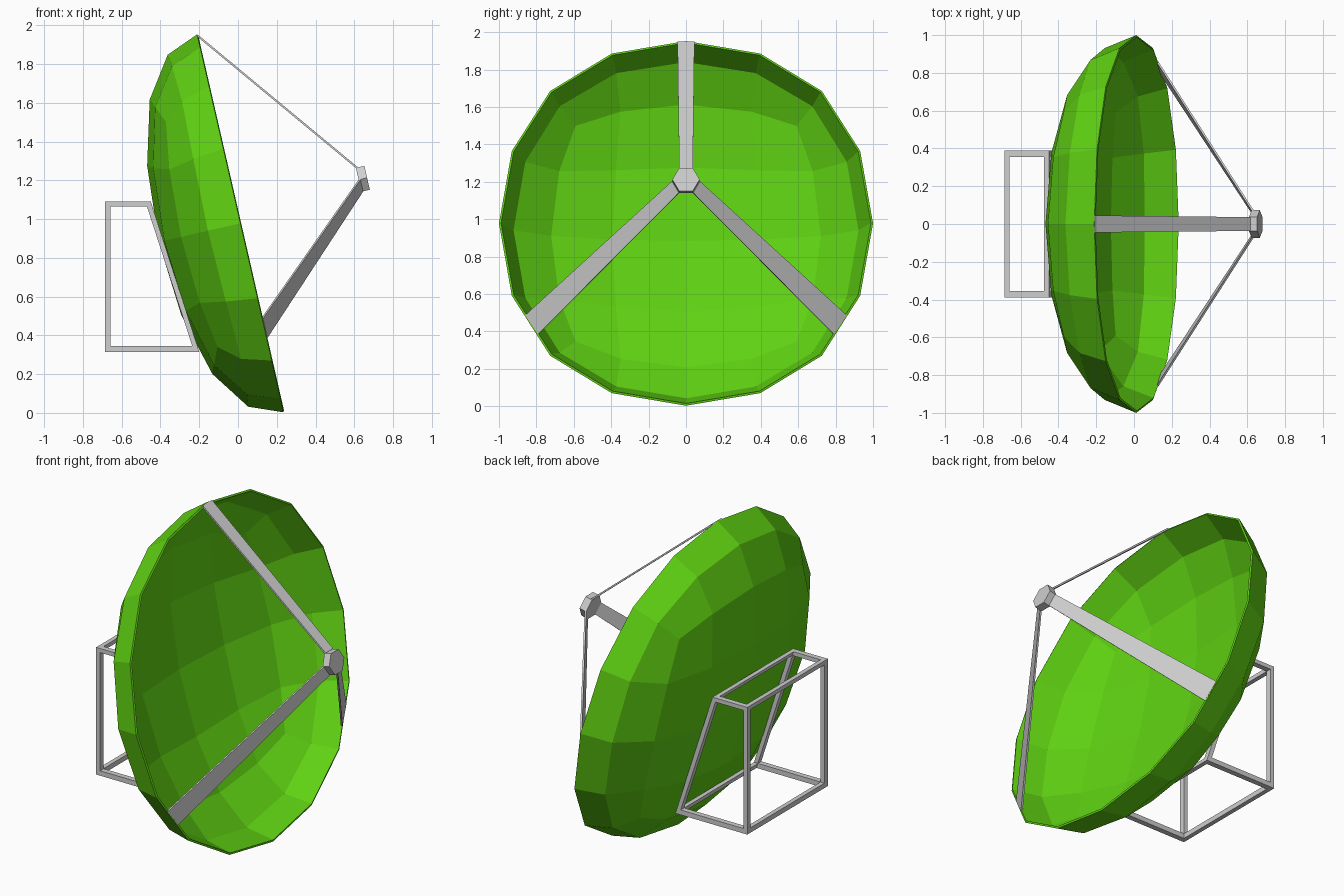
import bpy, bmesh
from math import sin, cos, radians
from mathutils import Vector, Matrix

cube = bpy.data.objects.get("Cube")
if cube:
    bpy.data.objects.remove(cube, do_unlink=True)


def material(name, rgb):
    m = bpy.data.materials.new(name)
    m.use_nodes = True
    m.diffuse_color = (*rgb, 1)
    bsdf = next(n for n in m.node_tree.nodes if n.type == 'BSDF_PRINCIPLED')
    bsdf.inputs["Base Color"].default_value = (*rgb, 1)
    return m


green = material("bright_green", (0.115, 0.64, 0.006))
grey = material("light_grey", (0.62, 0.62, 0.62))


def add(name, bm, mat):
    bmesh.ops.recalc_face_normals(bm, faces=bm.faces)
    me = bpy.data.meshes.new(name)
    bm.to_mesh(me)
    bm.free()
    me.materials.append(mat)
    ob = bpy.data.objects.new(name, me)
    bpy.context.collection.objects.link(ob)
    return ob


def hull_between(name, ring_a, ring_b, mat, closed_caps=True):
    """Prism joining two matching rings of points."""
    bm = bmesh.new()
    a = [bm.verts.new(p) for p in ring_a]
    b = [bm.verts.new(p) for p in ring_b]
    n = len(a)
    for i in range(n):
        j = (i + 1) % n
        bm.faces.new((a[i], a[j], b[j], b[i]))
    if closed_caps:
        bm.faces.new(a)
        bm.faces.new(b)
    return add(name, bm, mat)


# Tilted frame of the dish: x across, y up along the rim, z out of the bowl
up = Vector((-0.223, 0, 0.975)).normalized()
side = Vector((0, 1, 0))
out = side.cross(up)
tilt = Matrix((side, up, out)).transposed().to_4x4()
tilt.translation = (0.012, 0, 0.978)

# Dish: lower half of a subdivided cube, flattened and given thickness
bm = bmesh.new()
bmesh.ops.create_cube(bm, size=2.382)
dish = add("dish", bm, green)
dish.modifiers.new("round", 'SUBSURF').levels = 2
bpy.context.view_layer.update()
rounded = bpy.data.meshes.new_from_object(
    dish.evaluated_get(bpy.context.evaluated_depsgraph_get()))
dish.modifiers.clear()
bm = bmesh.new()
bm.from_mesh(rounded)
top = [v for v in bm.verts if v.co.z > 0.01]
bmesh.ops.delete(bm, geom=top, context='VERTS')
widest = max(v.co.x for v in bm.verts)
for v in bm.verts:
    v.co /= widest
    v.co.z *= 0.432
    v.co = tilt @ v.co
for f in bm.faces:
    f.smooth = False
bm.to_mesh(dish.data)
bm.free()
bpy.data.meshes.remove(rounded)
shell = dish.modifiers.new("shell", 'SOLIDIFY')
shell.thickness = 0.012
shell.offset = -1


def polar(radius, degrees, z, lift=0.0):
    a = radians(degrees)
    return tilt @ Vector((radius * sin(a), radius * cos(a) + lift, z))


# Hexagonal receiver head
HUB_R, HUB_UP, BACK, FRONT = 0.073, 0.083, 0.645, 0.69
angles = [30 + 60 * i for i in range(6)]
hull_between("receiver_head",
             [polar(HUB_R, a, BACK, HUB_UP) for a in angles],
             [polar(HUB_R, a, FRONT, HUB_UP) for a in angles], grey)

# Flat tapered arms from the rim to three sides of the head
for name, rim, hub, spread in (("top_arm", 0, 0, 2.6),
                               ("left_arm", 124, 120, 3.6),
                               ("right_arm", -124, -120, 3.6)):
    quad = [polar(0.995, rim - spread, 0), polar(0.995, rim + spread, 0),
            polar(HUB_R, hub + 30, BACK + 0.005, HUB_UP),
            polar(HUB_R, hub - 30, BACK + 0.005, HUB_UP)]
    normal = (quad[1] - quad[0]).cross(quad[3] - quad[0]).normalized() * 0.005
    hull_between(name, [p + normal for p in quad], [p - normal for p in quad], grey)

# Mount: two side frames joined by cross bars
outer = [(-0.685, 1.09), (-0.45, 1.09), (-0.2, 0.315), (-0.685, 0.315)]
inner = [(-0.658, 1.065), (-0.47, 1.065), (-0.236, 0.345), (-0.658, 0.345)]
for name, s in (("mount_side_back", 1), ("mount_side_front", -1)):
    bm = bmesh.new()
    loops = [[bm.verts.new((x, s * y, z)) for x, z in ring]
             for ring, y in ((outer, 0.388), (inner, 0.388),
                             (inner, 0.355), (outer, 0.355))]
    for k in range(4):
        p, q = loops[k], loops[(k + 1) % 4]
        for i in range(4):
            j = (i + 1) % 4
            bm.faces.new((p[i], p[j], q[j], q[i]))
    add(name, bm, grey)

for i, name in enumerate(("top_rear_bar", "top_near_bar",
                          "bottom_near_bar", "bottom_rear_bar")):
    (x0, z0), (x1, z1) = outer[i], inner[i]
    ring = [(x0, z0), (x1, z0), (x1, z1), (x0, z1)]
    if "near" in name:  # follow the slanted bar
        slope = (outer[1][0] - outer[2][0]) / (outer[1][1] - outer[2][1])
        xs = x0 + slope * (z1 - z0)
        ring = [(x0, z0), (x0 - 0.027, z0), (xs - 0.027, z1), (xs, z1)]
    hull_between(name, [(x, -0.36, z) for x, z in ring],
                 [(x, 0.36, z) for x, z in ring], grey)
